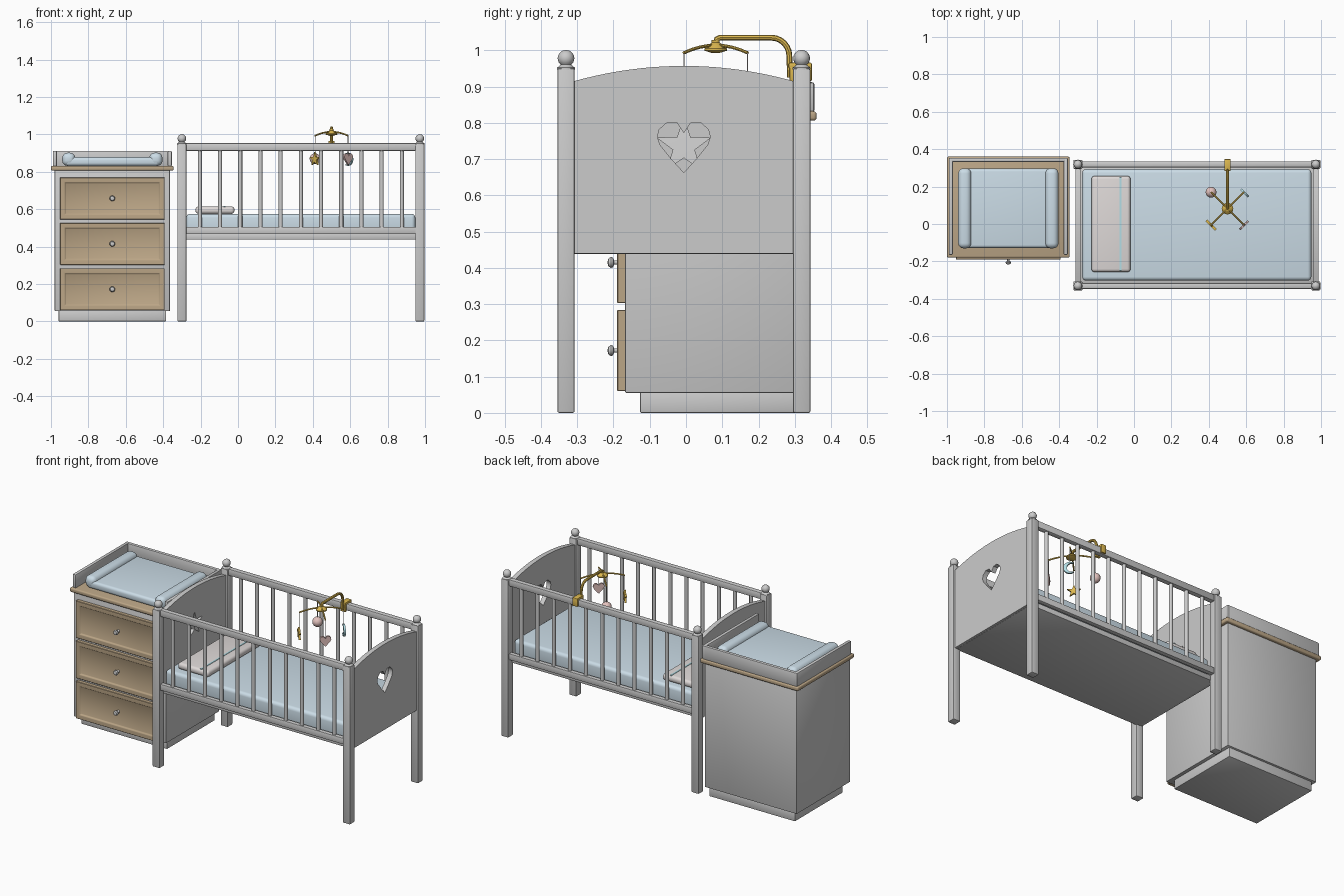
import bpy, bmesh
from math import pi, sin, cos, radians, atan2

if "Cube" in bpy.data.objects:
    bpy.data.objects.remove(bpy.data.objects["Cube"])

def mat(name, r, g, b):
    m = bpy.data.materials.new(name)
    m.diffuse_color = (r, g, b, 1)
    m.use_nodes = True
    m.node_tree.nodes["Principled BSDF"].inputs["Base Color"].default_value = m.diffuse_color
    return m

WOOD = mat("wood", .50, .38, .24)
BLUE = mat("soft_blue", .60, .72, .80)
GOLD = mat("gold", .72, .48, .08)
PINK = mat("pink", .78, .55, .52)
AQUA = mat("aqua", .45, .72, .78)
CREAM = mat("cream", .74, .70, .69)

def finish(ob, m=None, bevel=0, seg=2, angle=35):
    if m:
        ob.data.materials.append(m)
    bpy.ops.object.select_all(action='DESELECT')
    ob.select_set(True)
    bpy.context.view_layer.objects.active = ob
    if ob.type == 'CURVE':
        bpy.ops.object.convert(target='MESH')
        ob = bpy.context.object
    if bevel:
        b = ob.modifiers.new("bevel", 'BEVEL')
        b.width, b.segments = bevel, seg
        bpy.ops.object.modifier_apply(modifier="bevel")
    bpy.ops.object.shade_smooth_by_angle(angle=radians(angle))
    return ob

def link(name, data):
    ob = bpy.data.objects.new(name, data)
    bpy.context.collection.objects.link(ob)
    return ob

def box(name, x, y, z, m=None, bevel=.004, seg=2, panel=0):
    """Box from (min, max) ranges; panel > 0 sinks a framed field into the front face."""
    bm = bmesh.new()
    bmesh.ops.create_cube(bm, size=1)
    for v in bm.verts:
        v.co = [(r[0] + r[1]) / 2 + c * (r[1] - r[0]) for r, c in zip((x, y, z), v.co)]
    if panel:
        bm.normal_update()
        front = [f for f in bm.faces if f.normal.y < -.9]
        bmesh.ops.inset_region(bm, faces=front, thickness=panel)
        bmesh.ops.inset_region(bm, faces=front, thickness=.008, depth=-.009)
    me = bpy.data.meshes.new(name)
    bm.to_mesh(me)
    bm.free()
    return finish(link(name, me), m, bevel, seg)

def lathe(name, profile, loc, m=None, rot=(0, 0, 0), n=16):
    """Turned part from (radius, height) pairs, bottom to top."""
    verts = [(r * cos(2 * pi * i / n), r * sin(2 * pi * i / n), h) for r, h in profile for i in range(n)]
    faces = [(k * n + i, k * n + (i + 1) % n, (k + 1) * n + (i + 1) % n, (k + 1) * n + i)
             for k in range(len(profile) - 1) for i in range(n)]
    faces += [tuple(reversed(range(n))), tuple(range(len(verts) - n, len(verts)))]
    me = bpy.data.meshes.new(name)
    me.from_pydata(verts, [], faces)
    ob = link(name, me)
    ob.location, ob.rotation_euler = loc, rot
    return finish(ob, m)

def ball(r, h, a0=-85, a1=85, k=8):
    angles = [radians(a0 + (a1 - a0) * i / k) for i in range(k + 1)]
    return [(r * cos(a), h + r * sin(a)) for a in angles]

def tube(name, pts, r, m):
    cu = bpy.data.curves.new(name, 'CURVE')
    cu.dimensions, cu.bevel_depth, cu.bevel_resolution, cu.use_fill_caps = '3D', r, 2, True
    s = cu.splines.new('POLY')
    s.points.add(len(pts) - 1)
    for p, q in zip(s.points, pts):
        p.co = (*q, 1)
    return finish(link(name, cu), m)

def plate(name, loops, thick, loc, turn, m=None):
    """Flat upright plate; the first loop is the outline, others are holes."""
    cu = bpy.data.curves.new(name, 'CURVE')
    cu.dimensions, cu.fill_mode, cu.extrude = '2D', 'BOTH', thick / 2
    for loop in loops:
        s = cu.splines.new('POLY')
        s.points.add(len(loop) - 1)
        for p, q in zip(s.points, loop):
            p.co = (q[0], q[1], 0, 1)
        s.use_cyclic_u = True
    ob = link(name, cu)
    ob.location, ob.rotation_euler = loc, (pi / 2, 0, turn)
    return finish(ob, m)

def star(r, cy=0):
    return [((r if i % 2 == 0 else r * .4) * sin(i * pi / 5),
             cy + (r if i % 2 == 0 else r * .4) * cos(i * pi / 5)) for i in range(10)]

def heart(s, cy=0):
    half = [(.25, .92), (.62, .95), (.93, .68), (1, .4), (.9, .1), (.5, -.4)]
    pts = [(0, .55)] + half + [(0, -.95)] + [(-x, y) for x, y in reversed(half)]
    return [(x * s, cy + y * s) for x, y in pts]

def moon(r):
    outer = [(r * cos(radians(a)), r * sin(radians(a))) for a in range(50, 311, 20)]
    inner = [(r * (.35 + .82 * cos(radians(a))), r * .82 * sin(radians(a))) for a in range(250, 109, -20)]
    return outer + inner

# --- crib ---
YC, XL, XR, YF, YB = -.006, -.30, .972, -.331, .319
for sx, x in (("left", XL), ("right", XR)):
    for sy, y in (("front", YF), ("back", YB)):
        box(f"{sx}_{sy}_post", (x - .024, x + .024), (y - .024, y + .024), (0, .95), bevel=.005)
        lathe(f"{sx}_{sy}_finial", [(.025, .947), (.025, .952), (.013, .961), (.013, .963)]
              + ball(.023, .978, -50), (x, y, 0))

# end panels with arched top: star cut-out on the left, heart on the right
arch = [(-.303 + .606 * i / 20, .957 - .042 * ((i - 10) / 10) ** 2) for i in range(21)]
outline = [(.303, .44), (-.303, .44)] + arch
plate("left_end_panel", [outline, star(.076, .735)], .028, (XL, YC, 0), pi / 2)
plate("right_end_panel", [outline, heart(.073, .732)], .028, (XR, YC, 0), pi / 2)

# side rails and spindles
for side, y in (("front", YF), ("back", YB)):
    box(f"{side}_top_rail", (XL + .02, XR - .02), (y - .016, y + .016), (.912, .954), bevel=.007)
    box(f"{side}_bottom_rail", (XL + .02, XR - .02), (y - .014, y + .014), (.467, .505))
    for i in range(11):
        lathe(f"{side}_spindle_{i + 1}", [(.011, .5), (.011, .916)], (.336 + (i - 5) * .108, y, 0), n=12)
box("crib_base", (XL, XR), (YF + .015, YB - .015), (.438, .47))
box("mattress", (-.277, .948), (-.302, .293), (.468, .575), BLUE, .02, 4)
box("pillow", (-.227, -.019), (-.257, .257), (.575, .615), CREAM, .017, 4)
box("pillow_trim", (-.078, -.066), (-.25, .25), (.612, .617), AQUA, .001, 1)

# --- mobile ---
MX, MY = .5, .082
box("mobile_clamp_top", (MX - .017, MX + .017), (.283, .347), (.95, .966), GOLD)
box("mobile_clamp_inner", (MX - .017, MX + .017), (.285, .301), (.91, .962), GOLD)
box("mobile_clamp_outer", (MX - .017, MX + .017), (.335, .347), (.915, .962), GOLD)
bend = [(MX, .235 + .05 * cos(radians(a)), .985 + .05 * sin(radians(a))) for a in range(0, 91, 15)]
tube("mobile_arm", [(MX, .287, .925)] + bend
     + [(MX, MY + .012, 1.035), (MX, MY + .003, 1.031), (MX, MY, 1.015)], .008, GOLD)
lathe("mobile_hub", [(.008, .992), (.031, .999), (.031, 1.005), (.022, 1.014), (.011, 1.021), (.011, 1.028)],
      (MX, MY, 0), GOLD)
toys = {"star": (-1, -1), "heart": (1, -1), "moon": (1, 1), "ball": (-1, 1)}
for name, (sx, sy) in toys.items():
    ex, ey = MX + .088 * sx, MY + .088 * sy
    tube(f"{name}_hanger", [(MX + .088 * sx * t, MY + .088 * sy * t, 1.014 - .021 * t * t)
                            for t in (0, .25, .5, .75, 1)], .0045, GOLD)
    tube(f"{name}_string", [(ex, ey, .993), (ex, ey, .885)], .0015, CREAM)
    turn = atan2(sy, sx) + pi / 2
    if name == "ball":
        lathe("ball_toy", ball(.029, .87), (ex, ey, 0), PINK)
    else:
        shape, m = {"star": (star(.038), GOLD), "heart": (heart(.032), PINK), "moon": (moon(.035), AQUA)}[name]
        plate(f"{name}_toy", [shape], .012, (ex, ey, .867), turn, m)

# --- dresser ---
DX = -.672
box("dresser_plinth", (DX - .287, DX + .287), (-.127, .33), (0, .06))
box("dresser_body", (DX - .308, DX + .308), (-.168, .343), (.055, .81))
box("dresser_top", (DX - .328, DX + .328), (-.18, .36), (.806, .832), WOOD, .008, 3)
for i in range(3):
    z = .172 + .243 * i
    box(f"drawer_{i + 1}", (DX - .28, DX + .28), (-.19, -.165), (z - .112, z + .112), WOOD, .002, 1, panel=.036)
    lathe(f"drawer_{i + 1}_knob", [(.009, 0), (.006, .006), (.006, .018), (.014, .022), (.015, .027), (.011, .034),
                                   (.004, .036)], (DX, -.18, z), None, (pi / 2, 0, 0))

# changing tray and pad
for side, s in (("left", -1), ("right", 1)):
    xs = sorted((DX + s * .318, DX + s * .296))
    box(f"{side}_tray_wall", xs, (-.165, .354), (.828, .912), bevel=.006)
    xs = sorted((DX + s * .268, DX + s * .198))
    box(f"{side}_pad_bolster", xs, (-.13, .298), (.832, .902), BLUE, .028, 5)
box("back_tray_wall", (DX - .318, DX + .318), (.332, .354), (.828, .912), bevel=.006)
box("changing_pad", (DX - .25, DX + .25), (-.128, .296), (.832, .878), BLUE, .016, 4)
